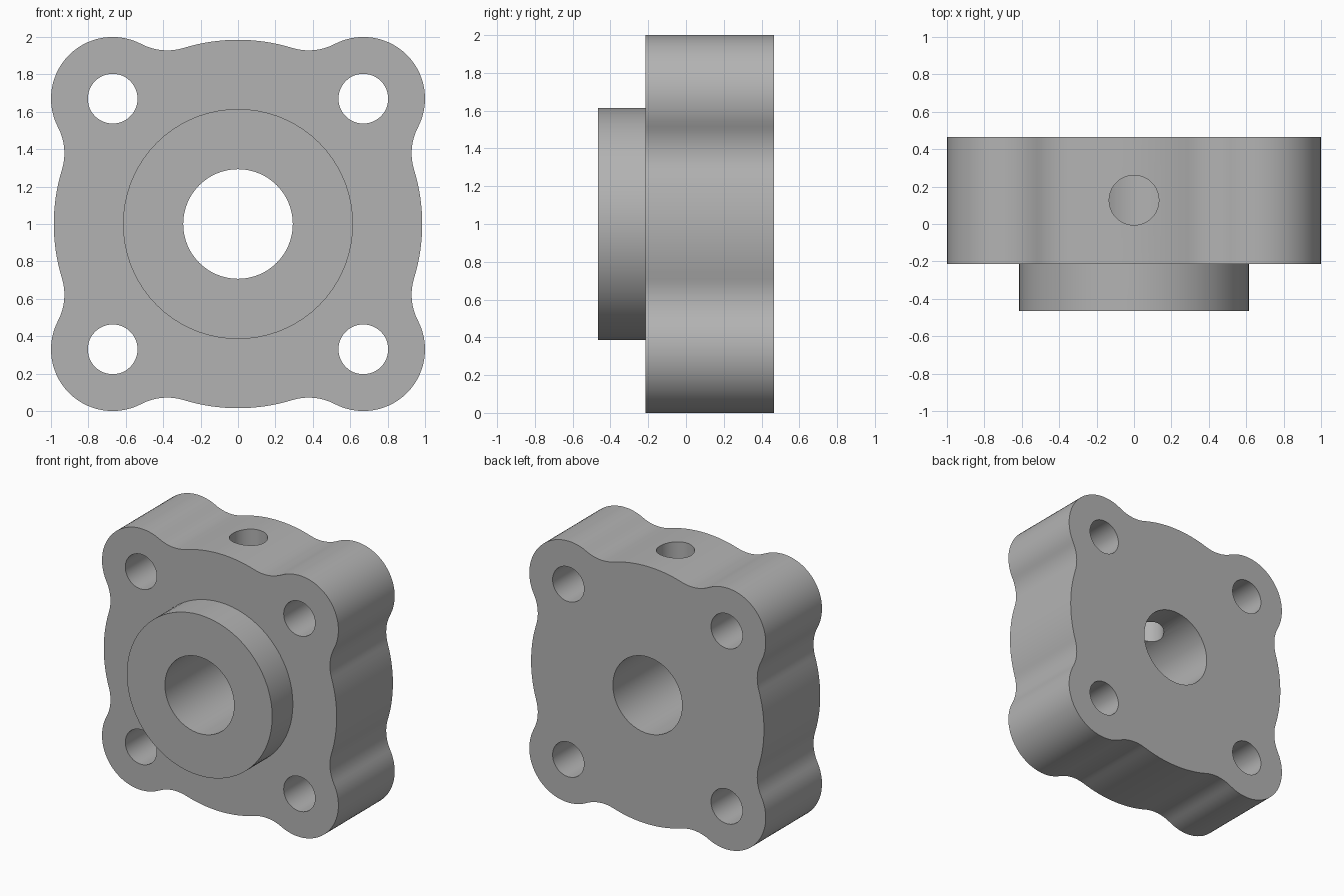
import bpy, bmesh, math
from mathutils import Matrix, Vector

if "Cube" in bpy.data.objects:
    bpy.data.objects.remove(bpy.data.objects["Cube"])

# Main dimensions
FRONT, STEP, BACK = -0.465, -0.215, 0.465
CENTRE_Z = 1.0
DISC_R, LOBE_R, FILLET_R = 0.985, 0.33, 0.3
LOBE = 0.67
BORE_R, BOSS_R, HOLE_R = 0.293, 0.615, 0.133

grey = bpy.data.materials.new("plain grey")
grey.use_nodes = True
colour = (0.45, 0.45, 0.45, 1)
grey.diffuse_color = colour
grey.node_tree.nodes["Principled BSDF"].inputs["Base Color"].default_value = colour


def make_object(name, bm):
    bmesh.ops.recalc_face_normals(bm, faces=bm.faces)
    mesh = bpy.data.meshes.new(name)
    bm.to_mesh(mesh)
    bm.free()
    mesh.materials.append(grey)
    obj = bpy.data.objects.new(name, mesh)
    bpy.context.collection.objects.link(obj)
    return obj


def cylinder(name, radius, start, end, segments=64):
    """Closed cylinder between two points."""
    start, end = Vector(start), Vector(end)
    axis = end - start
    turn = axis.to_track_quat('Z', 'Y').to_matrix().to_4x4()
    bm = bmesh.new()
    bmesh.ops.create_cone(bm, cap_ends=True, segments=segments,
                          radius1=radius, radius2=radius, depth=axis.length,
                          matrix=Matrix.Translation((start + end) / 2) @ turn)
    return make_object(name, bm)


def arc(centre, radius, a0, a1, steps):
    return [centre + radius * Vector((math.cos(a), math.sin(a)))
            for a in (a0 + (a1 - a0) * i / steps for i in range(steps + 1))]


def angle(v):
    return math.atan2(v.y, v.x)


def outline():
    """Central disc blended into four corner lobes by tangent fillets."""
    lobe = Vector((LOBE, LOBE))
    d, r0, r1 = lobe.length, DISC_R + FILLET_R, LOBE_R + FILLET_R
    along = (r0 ** 2 - r1 ** 2 + d ** 2) / (2 * d)
    side = math.sqrt(r0 ** 2 - along ** 2)
    u = lobe.normalized()
    low = along * u + side * Vector((u.y, -u.x))
    high = low.yx
    a_disc, a_lobe = angle(low), angle(low - lobe)
    # One quarter, from the +x axis round to the +y axis
    pts = arc(Vector((0, 0)), DISC_R, 0, a_disc, 8)
    pts += arc(low, FILLET_R, a_disc + math.pi, a_lobe + math.pi, 10)[1:]
    pts += arc(lobe, LOBE_R, a_lobe, math.pi / 2 - a_lobe, 28)[1:]
    a0, a1 = angle(lobe - high), angle(-high)
    pts += arc(high, FILLET_R, a0, a1, 10)[1:]
    pts += arc(Vector((0, 0)), DISC_R, angle(high), math.pi / 2, 8)[1:-1]
    return [Matrix.Rotation(q * math.pi / 2, 2) @ p for q in range(4) for p in pts]


def boolean(target, tool, operation):
    mod = target.modifiers.new(operation.title(), 'BOOLEAN')
    mod.operation, mod.solver, mod.object = operation, 'EXACT', tool
    bpy.context.view_layer.objects.active = target
    bpy.ops.object.modifier_apply(modifier=mod.name)
    bpy.data.objects.remove(tool)


# Lobed flange
bm = bmesh.new()
face = bm.faces.new([bm.verts.new((p.x, STEP, p.y + CENTRE_Z)) for p in outline()])
ext = bmesh.ops.extrude_face_region(bm, geom=[face], use_keep_orig=True)
bmesh.ops.translate(bm, vec=(0, BACK - STEP, 0),
                    verts=[v for v in ext["geom"] if isinstance(v, bmesh.types.BMVert)])
flange = make_object("flange_block", bm)

# Raised round boss on the front
boolean(flange, cylinder("boss", BOSS_R, (0, FRONT, CENTRE_Z), (0, 0, CENTRE_Z), 72), 'UNION')

# Central bore
boolean(flange, cylinder("bore", BORE_R, (0, -1, CENTRE_Z), (0, 1, CENTRE_Z)), 'DIFFERENCE')

# Four bolt holes
for sx in (-1, 1):
    for sz in (-1, 1):
        x, z = sx * LOBE, CENTRE_Z + sz * LOBE
        boolean(flange, cylinder("bolt_hole", HOLE_R, (x, -1, z), (x, 1, z), 48), 'DIFFERENCE')

# Radial hole from the top into the bore
hole_y = 0.127
boolean(flange, cylinder("top_hole", HOLE_R, (0, hole_y, CENTRE_Z), (0, hole_y, 2.2), 48), 'DIFFERENCE')

# Smooth curved walls, sharp rims
bpy.ops.object.select_all(action='DESELECT')
flange.select_set(True)
bpy.context.view_layer.objects.active = flange
bpy.ops.object.shade_smooth_by_angle(angle=math.radians(30))
